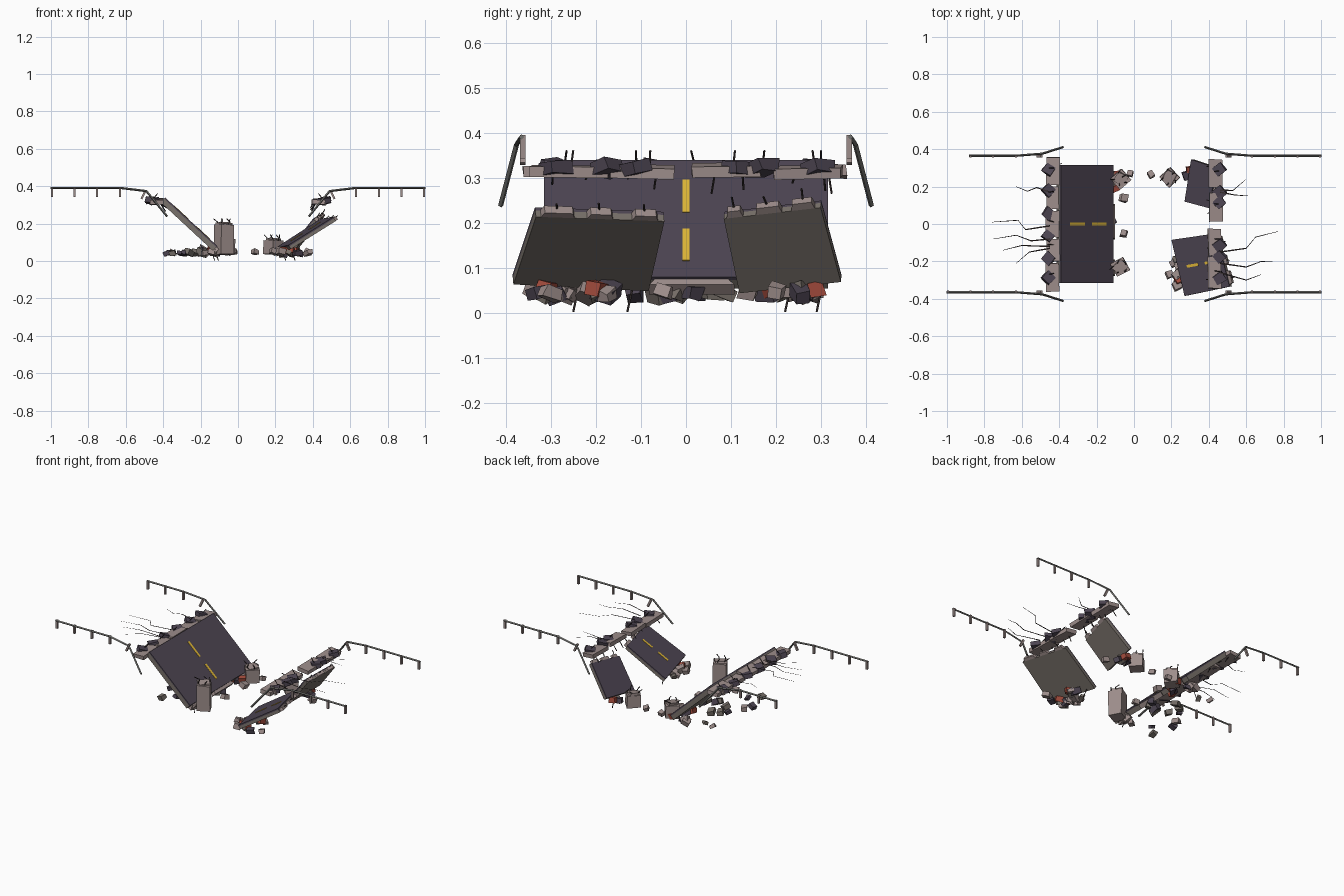
import bpy, bmesh, math, random
from mathutils import Vector, Matrix, Euler

if "Cube" in bpy.data.objects:
    bpy.data.objects.remove(bpy.data.objects["Cube"])

random.seed(7)
V = Vector
U = random.uniform


def material(name, r, g, b):
    m = bpy.data.materials.new(name)
    m.diffuse_color = (r, g, b, 1)
    m.use_nodes = True
    m.node_tree.nodes["Principled BSDF"].inputs["Base Color"].default_value = m.diffuse_color
    return m


ASPHALT = material("asphalt", .075, .06, .085)
CONCRETE = material("concrete", .34, .27, .26)
UNDER = material("slab_underside", .19, .165, .145)
BRICK = material("brick", .36, .07, .045)
YELLOW = material("road_paint", .75, .48, .04)
STEEL = material("rail_steel", .16, .16, .15)
IRON = material("rebar_iron", .04, .03, .03)


def finish(name, bm, mat):
    bmesh.ops.recalc_face_normals(bm, faces=bm.faces)
    me = bpy.data.meshes.new(name)
    bm.to_mesh(me)
    bm.free()
    me.materials.append(mat)
    ob = bpy.data.objects.new(name, me)
    bpy.context.collection.objects.link(ob)
    return ob


def block(name, loc, size, mat, rot=(0, 0, 0), jag=0.0):
    """Box with optional broken (jittered) corners."""
    bm = bmesh.new()
    bmesh.ops.create_cube(bm, size=1)
    for v in bm.verts:
        v.co = V([c * s * (1 + U(-jag, jag)) for c, s in zip(v.co, size)])
    bm.transform(Matrix.Translation(loc) @ Euler(rot).to_matrix().to_4x4())
    return finish(name, bm, mat)


def bar(name, points, r, mat, sides=5):
    """Straight rods joined along a path."""
    bm = bmesh.new()
    for a, b in zip(points, points[1:]):
        a, b = V(a), V(b)
        d = b - a
        m = Matrix.Translation((a + b) / 2) @ d.to_track_quat('Z', 'Y').to_matrix().to_4x4()
        bmesh.ops.create_cone(bm, cap_ends=True, segments=sides, radius1=r, radius2=r,
                              depth=d.length + r * .5, matrix=m)
    return finish(name, bm, mat)


def prism(name, quad, n, lo, hi, mat):
    bm = bmesh.new()
    bot = [bm.verts.new(q + n * lo) for q in quad]
    top = [bm.verts.new(q + n * hi) for q in quad]
    bm.faces.new(bot)
    bm.faces.new(top)
    for i in range(4):
        j = (i + 1) % 4
        bm.faces.new((bot[i], bot[j], top[j], top[i]))
    return finish(name, bm, mat)


def slab(name, low0, low1, up1, up0, thick, dashes, jags):
    """Fallen road slab: two layers, painted dashes, broken edge lumps, rebar."""
    q = [V(p) for p in (low0, low1, up1, up0)]
    n = (q[1] - q[0]).cross(q[3] - q[0]).normalized()
    if n.z < 0:
        n = -n

    def at(u, v):
        return q[0].lerp(q[1], u).lerp(q[3].lerp(q[2], u), v)

    prism(name + "_concrete", q, n, -thick, -.008, UNDER)
    prism(name + "_asphalt", q, n, -.008, 0, ASPHALT)
    w = .0075 / (q[1] - q[0]).length
    for v0, v1 in dashes:
        prism(name + "_dash", [at(.5 - w, v0), at(.5 + w, v0), at(.5 + w, v1), at(.5 - w, v1)],
              n, 0, .002, YELLOW)
    e = .018 / (q[3] - q[0]).length
    for u0, u1, end in jags:
        v0, v1 = (1, 1 + e) if end else (-e, 0)
        prism(name + "_broken_edge", [at(u0, v0), at(u1, v0), at(u1 - .02, v1), at(u0 + .02, v1)],
              n, -thick, -.006, CONCRETE)
        a = at((u0 + u1) / 2, end) - n * thick / 2
        d = (at(.5, 1) - at(.5, 0)).normalized() * (1 if end else -1)
        bar(name + "_rebar", [a, a + d * .035 + V((0, U(-.008, .008), U(0, .012)))], .0025, IRON)


# Fallen slabs
slab("left_slab", (-.11, -.315, .08), (-.11, .315, .08), (-.39, .315, .34), (-.39, -.315, .34),
     .035, [(.14, .41), (.55, .83)], [(.37, .67, 0), (.06, .2, 0), (.8, .95, 0)])
slab("right_front_slab", (.20, -.085, .07), (.27, -.385, .085), (.51, -.335, .235), (.44, -.05, .225),
     .025, [(.2, .45), (.6, .85)], [(.05, .25, 1), (.4, .6, 1), (.7, .96, 1)])
slab("right_back_slab", (.27, .12, .06), (.305, .345, .085), (.44, .30, .25), (.40, .085, .225),
     .025, [], [(.03, .2, 1), (.33, .6, 1), (.7, .94, 1)])

# Broken deck edges still standing on both sides
EDGES = {-1: [(-.36, -.21), (-.2, -.08), (-.07, .07), (.08, .2), (.21, .355)],
         1: [(-.345, -.175), (-.17, -.025), (.015, .165), (.195, .345)]}
for s, spans in EDGES.items():
    for i, (y0, y1) in enumerate(spans):
        x = s * (.435 + U(-.006, .006))
        block("deck_edge_beam", (x, (y0 + y1) / 2, .317 + U(-.004, .004)),
              (.072, y1 - y0, .024), CONCRETE, (U(-.03, .03), s * U(0, .14), U(-.03, .03)), .05)
        for y in (y0 + .05, y1 - .04):
            a = V((s * .42, y, .315))
            bar("edge_rebar", [a, a + V((-s * U(.02, .04), U(-.01, .01), -U(.015, .055)))], .0025, IRON)
        a = V((s * .46, y0 + .09, .325))
        bar("edge_rebar_up", [a, a + V((-s * .03, U(-.01, .01), .035))], .0025, IRON)
    # tilted asphalt shards behind the beams
    for i in range(6):
        y = -.29 + i * .115 + U(-.01, .01)
        if s > 0 and i in (2, 3):
            y += .05 * (1 if i == 3 else -1)
        block("asphalt_shard", (s * .458, y, .322), (.055, .055, .028), ASPHALT,
              (U(-.15, .15), s * U(-.3, .1), .785 + U(-.2, .2)), .15)

# Guard rails with the torn ends bent outward and down
for sx in (-1, 1):
    for sy in (-1, 1):
        end = .88 if (sx, sy) == (-1, 1) else 1.0
        y = sy * .365
        bar("guard_rail", [(sx * end, y, .391), (sx * .63, y, .391), (sx * .49, sy * .376, .374),
                           (sx * .38, sy * .411, .24)], .006, STEEL, 4)
        for px in (.995, .875, .755, .63):
            if px < end:
                block("rail_post", (sx * px, sy * .362, .369), (.011, .012, .052), CONCRETE)
        block("bent_rail_post", (sx * .505, sy * .362, .355), (.011, .012, .052), CONCRETE,
              (0, -sx * .45, 0))

# Flat cracks in the surviving road surface
CRACKS = [[(-.45, .17), (-.52, .195), (-.57, .175), (-.63, .2)],
          [(-.45, -.01), (-.58, -.03), (-.62, .02), (-.76, .01)],
          [(-.45, -.08), (-.55, -.09), (-.63, -.06), (-.75, -.08)],
          [(-.45, -.12), (-.6, -.115), (-.7, -.14)],
          [(-.45, -.13), (-.56, -.15), (-.63, -.21)],
          [(.46, .17), (.54, .155), (.61, .15)], [(.46, .18), (.53, .18), (.6, .24)],
          [(.46, -.15), (.6, -.13), (.65, -.07), (.77, -.04)],
          [(.46, -.21), (.6, -.23), (.68, -.2), (.74, -.2)],
          [(.46, -.26), (.6, -.3), (.68, -.27)]]
for path in CRACKS:
    bm = bmesh.new()
    k = len(path) - 1
    rows = [[bm.verts.new((x, y + o * .004 * (1 - i / k * .7), .345)) for o in (-1, 1)]
            for i, (x, y) in enumerate(path)]
    for a, b in zip(rows, rows[1:]):
        bm.faces.new((a[0], b[0], b[1], a[1]))
    finish("road_crack", bm, IRON)

# Snapped piers with rebar sprouting from the top
for x, y, top, yaw in ((-.075, -.23, .195, .5), (-.07, .24, .115, .7), (.19, .25, .11, .75)):
    block("pier_stump", (x, y, (top + .035) / 2), (.078, .078, top - .035), CONCRETE, (0, 0, yaw), .06)
    block("pier_broken_top", (x, y, top), (.06, .06, .02), CONCRETE, (.12, -.1, yaw + .3), .2)
    for i in range(5):
        t = yaw + i * 1.257
        a = V((x + .024 * math.cos(t), y + .024 * math.sin(t), top - .01))
        b = a + V((.012 * math.cos(t), .012 * math.sin(t), .025))
        bar("pier_rebar", [a, b, b + V((U(-.02, .02), U(-.02, .02), .015))], .0025, IRON)


# Rubble heaps: (x range, y range, count)
def heap(x0, x1, y0, y1, count):
    for i in range(count):
        s = U(.022, .045)
        mat = random.choice((CONCRETE, CONCRETE, ASPHALT, UNDER))
        block("rubble", (U(x0, x1), U(y0, y1), .03 + s * .45), (s * 1.25, s, s * .8), mat,
              (U(-.5, .5), U(-.5, .5), U(0, 3)), .25)


heap(-.40, -.20, -.28, .26, 10)
heap(-.20, -.11, -.30, .30, 11)
heap(.20, .30, -.36, -.10, 10)
heap(.30, .38, -.34, -.12, 3)
heap(.27, .33, .12, .32, 3)
for x, y, s in ((-.055, .14, .038), (-.055, -.05, .034), (.09, .265, .032), (-.02, .27, .03),
                (.19, -.27, .035), (.23, -.33, .04), (.375, .2, .035)):
    block("loose_rubble", (x, y, .05), (s, s, s * .8), CONCRETE, (.3, .2, U(0, 3)), .2)
for x, y in ((-.15, .15), (-.09, .26), (-.1, .19), (.28, -.31), (.3, -.2), (.235, -.3), (.3, .29)):
    block("brick_chunk", (x, y, .055), (.04, .032, .032), BRICK, (.25, U(-.3, .3), U(0, 3)), .15)
# loose rods poking from the debris
for x, y in ((-.14, -.24), (-.12, .23), (.24, -.12), (.29, .3)):
    bar("debris_rod", [(x, y, .05), (x + .015, y - .01, .004)], .0025, IRON)
